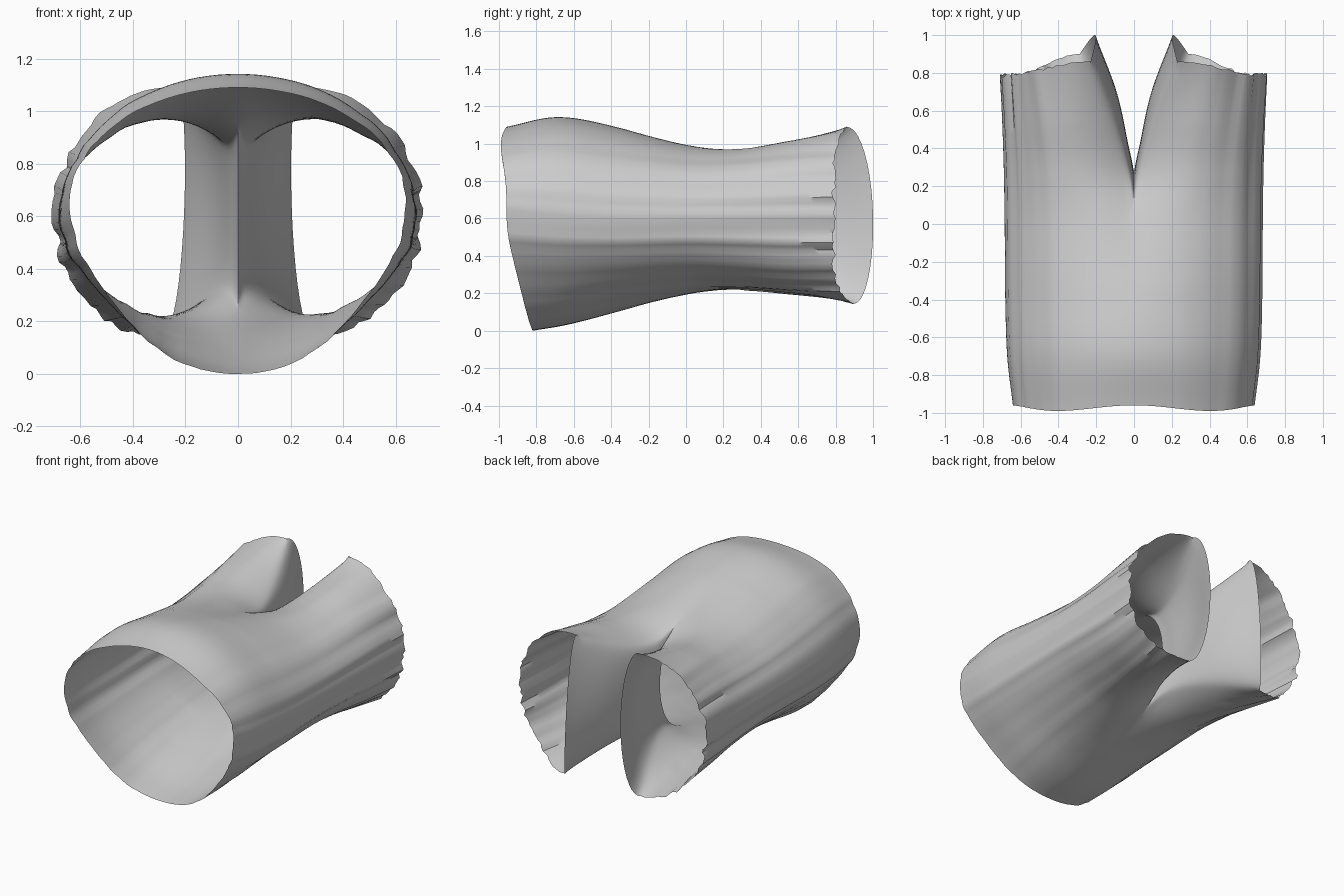
import bpy, bmesh, math, random
from math import sin, cos, pi

if "Cube" in bpy.data.objects:
    bpy.data.objects.remove(bpy.data.objects["Cube"])

random.seed(4)
NA, NI, SUB = 56, 20, 9        # outer columns, inner-leg columns, rows per station
BRANCH = 3                     # station where the legs split

# Stations from waist to hem:
# x0 inner x, w outer x, zt/zm/zb heights, yt/ym/yb positions, p lower side pinch,
# d seam dip, xi/yi middle of the inner leg wall
ST = [
    (0,   .638, 1.09, .65, .00,  -.96, -.96, -.82, .11, 0,   0,   0),
    (0,   .668, 1.142, .62, .035, -.68, -.70, -.62, .09, 0,   0,   0),
    (0,   .678, 1.095, .60, .10, -.36, -.38, -.34, .06, .01, 0,   0),
    (0,   .680, 1.04, .60, .145,  .03,  .00,  .03, .04, .08, 0,   .27),
    (.04, .683, 1.05, .60, .14,   .30,  .28,  .30, .03, .17, .03, .42),
    (.13, .690, 1.085, .60, .13,  .57,  .54,  .58, .02, .13, .09, .70),
    (.23, .700, 1.10, .60, .135,   .86,  .79,  .90, .02, .01,  .205, 1.0),
]


def station(v):
    """Catmull-Rom blend of the station parameters."""
    i = min(int(v), len(ST) - 2)
    t = v - i
    p1, p2 = ST[i], ST[i + 1]
    p0 = ST[i - 1] if i else [2 * a - b for a, b in zip(p1, p2)]
    p3 = ST[i + 2] if i + 2 < len(ST) else [2 * b - a for a, b in zip(p1, p2)]
    q = [.5 * (2 * b + (c - a) * t + (2 * a - 5 * b + 4 * c - d) * t * t
         + (3 * b - a - 3 * c + d) * t ** 3) for a, b, c, d in zip(p0, p1, p2, p3)]
    if v <= BRANCH:
        q[0] = q[10] = 0
    elif v < BRANCH + 1:       # open the legs gently from the crotch
        q[0], q[10] = ST[4][0] * t ** 1.3, ST[4][10] * t ** 1.3
        q[11] = ST[3][11] + (ST[4][11] - ST[3][11]) * t
    return q


def outer(q, a, v):
    """Point on the outside of one half, a = +90 deg top to -90 deg bottom."""
    x0, w, zt, zm, zb, yt, ym, yb, p, d, xi, yi = q
    c, s = max(cos(a), 0), abs(sin(a))
    if c < 1e-6:
        c = 0
    dip = d * (1 - c) ** 2.8
    if a >= 0:
        z, y = zm + (zt - zm) * s - dip, ym + (yt - ym) * s ** 5
        y -= .04 * sin(2 * a) ** 2 * s * max(0, 1 - v)
    else:
        z = zm - (zm - zb) * s + dip + p * (sin(2 * a) * c) ** 2
        y = ym + (yb - ym) * s ** (2 if v < BRANCH else 7)
        x0 = x0 * (1 + .25 * s)
    return [x0 + (w - x0) * c, y, z]


def inner(q, u, v):
    """Point on the inner leg wall, u = 0 bottom to 1 top."""
    lo, hi = outer(q, -pi / 2, v), outer(q, pi / 2, v)
    k = sin(pi * u)
    x = lo[0] + (hi[0] - lo[0]) * u + (q[10] - (lo[0] + hi[0]) / 2) * k
    y = lo[1] + (hi[1] - lo[1]) * u + (q[11] - (lo[1] + hi[1]) / 2) * k
    z = (lo[2] + hi[2]) / 2 - (hi[2] - lo[2]) / 2 * cos(pi * u)
    return [x, y, z]


bm = bmesh.new()


def build_half(sign):
    # random lengthwise folds per column, stronger at the sides and hem
    fold = [random.uniform(-1, 1) for _ in range(NA + 1)]
    fold = [(fold[j] + .6 * fold[j - 1]) for j in range(NA + 1)]
    hem = [random.uniform(-1, 1) for _ in range(NA + 1)]
    rows_n = (len(ST) - 1) * SUB
    rows = []
    for r in range(rows_n + 1):
        v = r / SUB
        q = station(v)
        ring = []
        for j in range(NA + 1):
            a = pi / 2 - pi * j / NA
            p = outer(q, a, v)
            side = cos(a) ** 2 if a > 0 else max(cos(a), 0) ** .6
            amp = (.004 + .009 * (v / 6) ** 2) * side * fold[j]
            p[0] += amp * cos(a)
            p[2] += amp * sin(a)
            if v > 5:
                p[1] += .012 * (v - 5) ** 3 * max(cos(a), 0) * hem[j]
            if abs(p[0]) < 1e-5:
                p[0] = 0
            ring.append(bm.verts.new((sign * p[0], p[1], p[2])))
        if v >= BRANCH:
            for k in range(1, NI):
                p = inner(q, k / NI, v)
                ring.append(bm.verts.new((sign * p[0], p[1], p[2])))
        rows.append(ring)
    # skin between rows; leg rows are closed rings
    for r in range(rows_n):
        A, B = rows[r], rows[r + 1]
        closed = r >= BRANCH * SUB
        cnt = len(A) if closed else NA
        for j in range(cnt):
            k = (j + 1) % len(A) if closed else j + 1
            f = [A[j], B[j], B[k], A[k]]
            bm.faces.new(f if sign > 0 else f[::-1])


build_half(1)
build_half(-1)
bmesh.ops.remove_doubles(bm, verts=bm.verts, dist=1e-4)

# relax the seams, keeping the waist and hem edges
soft = [v for v in bm.verts if not v.is_boundary and v.co.y > -.3 and abs(v.co.x) < .3]
for _ in range(6):
    bmesh.ops.smooth_vert(bm, verts=soft, factor=.5,
                          use_axis_x=True, use_axis_y=True, use_axis_z=True)
bmesh.ops.recalc_face_normals(bm, faces=bm.faces)

mesh = bpy.data.meshes.new("shorts")
bm.to_mesh(mesh)
bm.free()
shorts = bpy.data.objects.new("shorts", mesh)
bpy.context.collection.objects.link(shorts)
bpy.context.view_layer.objects.active = shorts
shorts.select_set(True)
bpy.ops.object.shade_smooth_by_angle(angle=math.radians(40))
